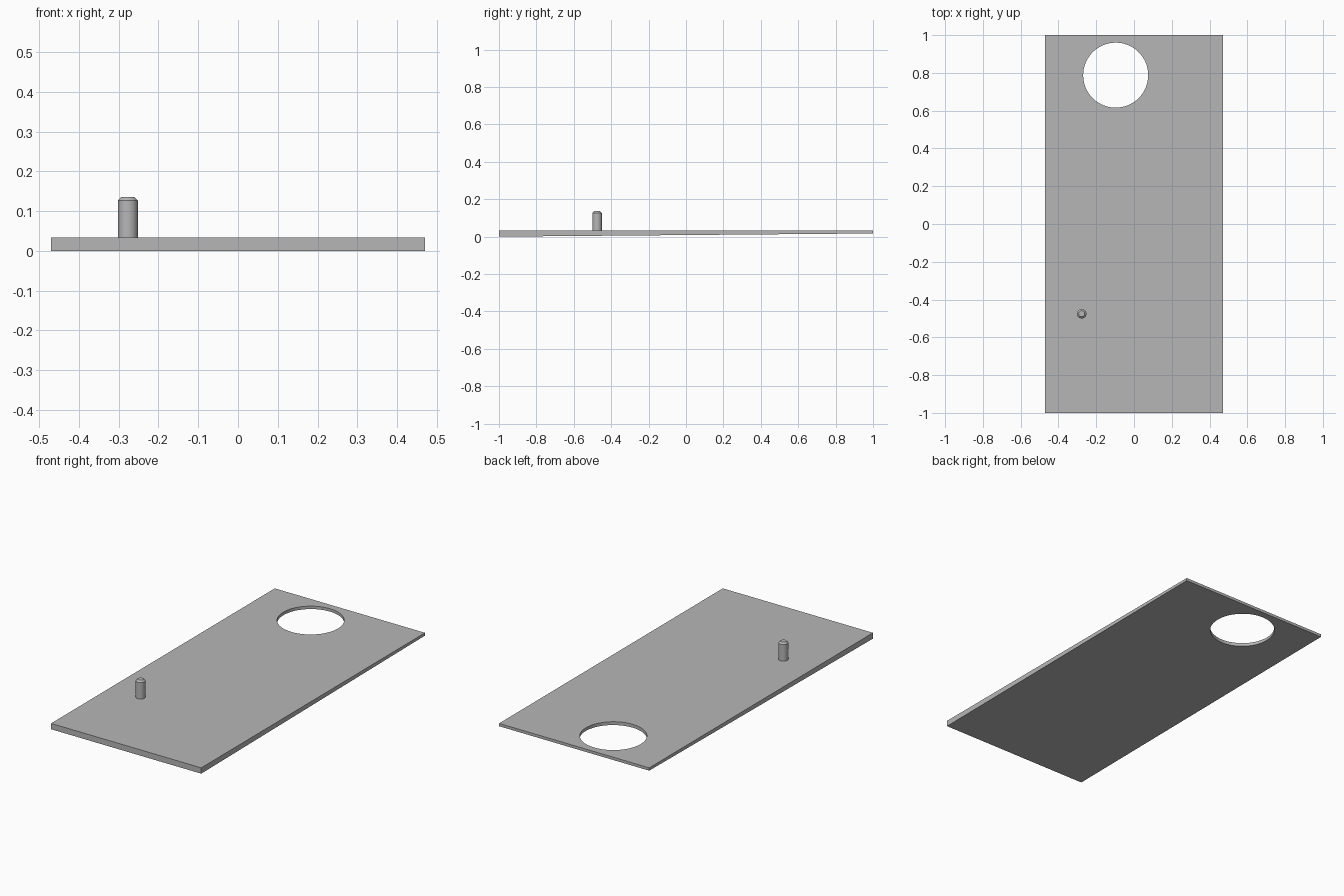
import bpy
import bmesh
from math import radians
from mathutils import Matrix

default_cube = bpy.data.objects.get("Cube")
if default_cube:
    bpy.data.objects.remove(default_cube, do_unlink=True)

HALF_WIDTH, HALF_LENGTH = 0.47, 1.0
TOP, BACK_BOTTOM = 0.033, 0.017

grey = bpy.data.materials.new("plain grey")
grey.use_nodes = True
colour = (0.47, 0.47, 0.47, 1)
grey.diffuse_color = colour
grey.node_tree.nodes["Principled BSDF"].inputs["Base Color"].default_value = colour


def add_object(name, bm):
    bmesh.ops.recalc_face_normals(bm, faces=bm.faces)
    mesh = bpy.data.meshes.new(name)
    bm.to_mesh(mesh)
    bm.free()
    mesh.materials.append(grey)
    obj = bpy.data.objects.new(name, mesh)
    bpy.context.collection.objects.link(obj)
    return obj


def add_cylinder(bm, x, y, bottom, top, r1, r2, sides):
    place = Matrix.Translation((x, y, (bottom + top) / 2))
    return bmesh.ops.create_cone(bm, cap_ends=True, segments=sides, radius1=r1,
                                 radius2=r2, depth=top - bottom, matrix=place)["verts"]


def smooth(obj):
    bpy.ops.object.select_all(action="DESELECT")
    obj.select_set(True)
    bpy.context.view_layer.objects.active = obj
    bpy.ops.object.shade_smooth_by_angle(angle=radians(30))


# Tapered plate: level top, underside rising towards the back
bm = bmesh.new()
bmesh.ops.create_cube(bm, size=2)
for v in bm.verts:
    bottom = BACK_BOTTOM if v.co.y > 0 else 0
    v.co = (v.co.x * HALF_WIDTH, v.co.y * HALF_LENGTH, TOP if v.co.z > 0 else bottom)
plate = add_object("tapered_plate", bm)

# Round through hole
bm = bmesh.new()
add_cylinder(bm, -0.097, 0.788, -0.1, 0.1, 0.172, 0.172, 96)
cutter = add_object("hole_cutter", bm)
cutter.hide_render = True
cut = plate.modifiers.new("round hole", "BOOLEAN")
cut.operation, cut.solver, cut.object = "DIFFERENCE", "EXACT", cutter
bpy.context.view_layer.objects.active = plate
bpy.ops.object.modifier_apply(modifier=cut.name)
bpy.data.objects.remove(cutter, do_unlink=True)
smooth(plate)

# Upright pin with a chamfered tip
bm = bmesh.new()
add_cylinder(bm, -0.277, -0.475, 0.025, 0.136, 0.025, 0.025, 48)
tip = [e for e in bm.edges if all(v.co.z > 0.1 for v in e.verts)]
bmesh.ops.bevel(bm, geom=tip, offset=0.009, segments=1, affect="EDGES")
smooth(add_object("pin", bm))
